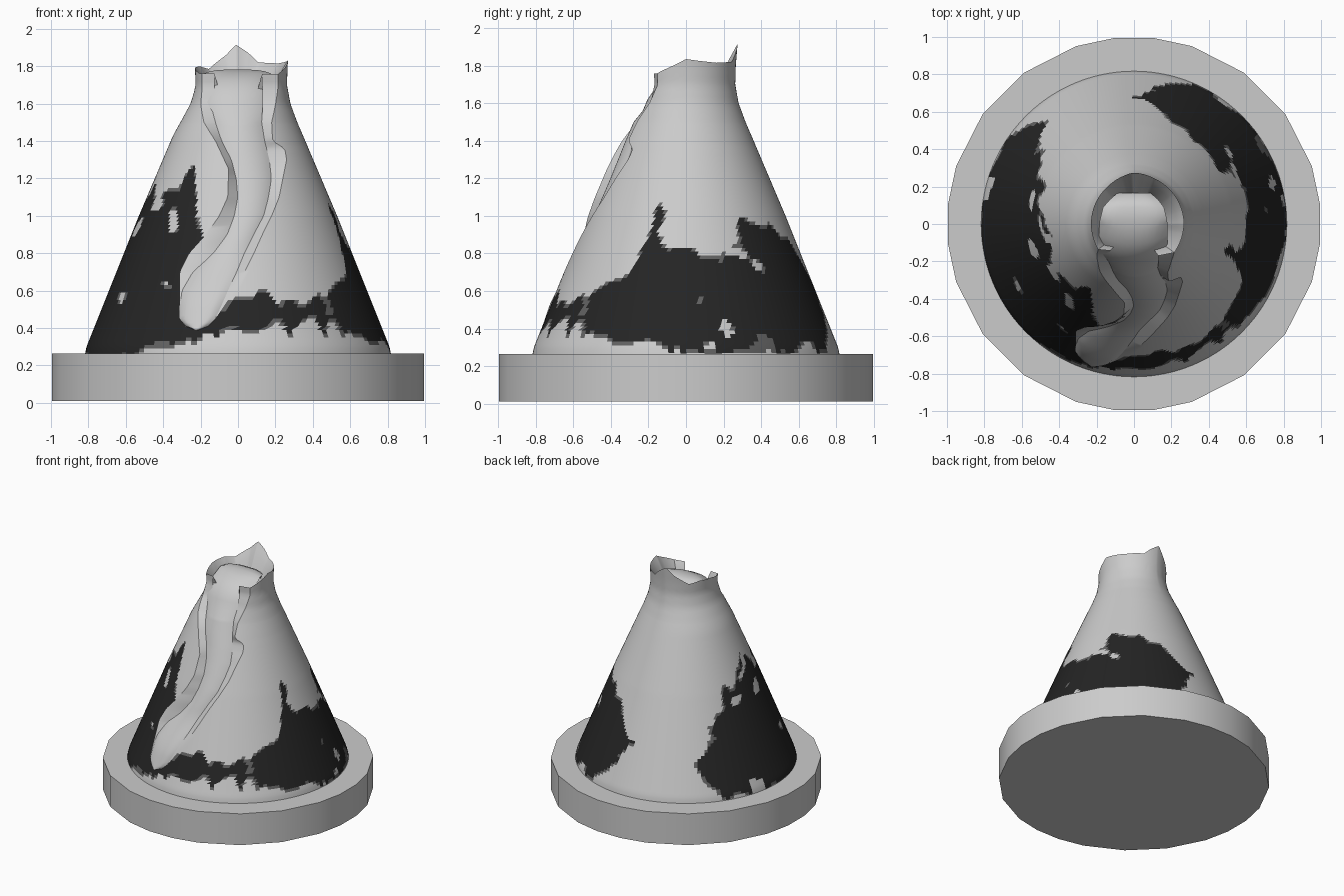
import bpy, bmesh
from math import sin, cos, asin, radians, degrees, pi
from mathutils import Vector, noise

if "Cube" in bpy.data.objects:
    bpy.data.objects.remove(bpy.data.objects["Cube"])


def lerp_table(pts, v):
    if v <= pts[0][0]:
        return pts[0][1]
    for (a, p), (b, q) in zip(pts, pts[1:]):
        if v <= b:
            return p + (q - p) * (v - a) / (b - a)
    return pts[-1][1]


def smoothstep(a, b, v):
    t = min(1, max(0, (v - a) / (b - a)))
    return t * t * (3 - 2 * t)


def finish(bm, name, angle=35):
    me = bpy.data.meshes.new(name)
    bm.to_mesh(me)
    bm.free()
    ob = bpy.data.objects.new(name, me)
    bpy.context.collection.objects.link(ob)
    bpy.ops.object.select_all(action='DESELECT')
    ob.select_set(True)
    bpy.context.view_layer.objects.active = ob
    bpy.ops.object.shade_smooth_by_angle(angle=radians(angle))
    return ob


def skin(bm, rows):
    faces = []
    for i in range(len(rows) - 1):
        for j in range(len(rows[i]) - 1):
            faces.append(bm.faces.new((rows[i][j], rows[i][j + 1],
                                       rows[i + 1][j + 1], rows[i + 1][j])))
    return faces


# Cone radius by height, rim height by azimuth, channel edges (x) by height
RADIUS = [(.25, .82), (.3, .81), (1, .53), (1.4, .36), (1.5, .317), (1.6, .28),
          (1.7, .262), (1.8, .265), (1.92, .275)]
RIM = [(-40, 1.75), (-30, 1.77), (-10, 1.81), (0, 1.835), (15, 1.825), (37, 1.815),
       (66, 1.82), (78, 1.87), (92, 1.915), (104, 1.86), (114, 1.83), (130, 1.785),
       (150, 1.8), (180, 1.79), (210, 1.76)]
BANK_L = [(.39, -.22), (.41, -.28), (.45, -.312), (.7, -.31), (.8, -.26), (.9, -.17),
          (1, -.1), (1.1, -.055), (1.25, -.05), (1.4, -.12), (1.5, -.185), (1.6, -.215)]
LAVA_L = [(.39, -.22), (.41, -.27), (.45, -.305), (.6, -.3), (.7, -.25), (.8, -.14),
          (.9, -.06), (1, -.02), (1.1, 0), (1.2, -.01), (1.3, -.04), (1.4, -.1),
          (1.5, -.145), (1.6, -.175)]
LAVA_R = [(.39, -.22), (.41, -.17), (.45, -.13), (.6, -.06), (.7, -.01), (.8, .035),
          (.9, .09), (1, .15), (1.1, .18), (1.2, .2), (1.3, .19), (1.4, .165),
          (1.5, .15), (1.6, .16)]
BANK_R = [(.39, -.22), (.41, -.165), (.45, -.12), (.6, -.02), (.7, .035), (.8, .085),
          (.9, .13), (1, .18), (1.1, .22), (1.2, .24), (1.3, .26), (1.36, .25),
          (1.4, .185), (1.5, .18), (1.6, .2), (1.7, .215)]


def radius(z, phi):
    r = lerp_table(RADIUS, z)
    return r - .035 * max(0, -sin(phi)) * smoothstep(1.4, 1.7, z)


def on_cone(phi, z, sink=0):
    r = radius(z, phi) - sink
    return Vector((r * sin(phi), -r * cos(phi), z))


def edge_phi(table, z):
    return asin(lerp_table(table, z) / lerp_table(RADIUS, z))


def depth(z):
    return .05 * smoothstep(.5, .85, z)


# Round base: faceted outline, flattened at the four compass points
bm = bmesh.new()
angles = [radians(q * 90 + a) for q in range(4) for a in (6, 18, 36, 54, 72, 84)]
outline = bm.faces.new([bm.verts.new((cos(a), sin(a), .01)) for a in angles])
top = bmesh.ops.extrude_face_region(bm, geom=[outline])
bmesh.ops.translate(bm, vec=(0, 0, .255),
                    verts=[v for v in top['geom'] if isinstance(v, bmesh.types.BMVert)])
if outline.is_valid and outline not in bm.faces:
    bm.faces.new(outline.verts)
bmesh.ops.holes_fill(bm, edges=[e for e in bm.edges if e.is_boundary])
bmesh.ops.recalc_face_normals(bm, faces=bm.faces)
finish(bm, "base")

# Mountain shell: wraps from one channel bank round the back to the other
N = 160
levels = [(.25 + .02 * i, 0) for i in range(63)] + [(1.5, k / 12) for k in range(13)]
bm = bmesh.new()
rows = []
for z0, t in levels:
    zb = z0 + .26 * t
    a, b = edge_phi(BANK_R, zb), edge_phi(BANK_L, zb) + 2 * pi
    row = []
    for j in range(N + 1):
        phi = a + (b - a) * j / N
        z = z0 + (lerp_table(RIM, degrees(phi) - 90) - 1.5) * t
        row.append(on_cone(phi, z))
    first = on_cone(edge_phi(LAVA_R, zb), row[0].z, depth(zb))
    last = on_cone(edge_phi(LAVA_L, zb), row[-1].z, depth(zb))
    rows.append([first] + row + [last])

# Crater inside: rim rolls over and slopes down under the lava
for k, drop in ((.93, .005), (.86, .04), (.72, .12), (.6, .2)):
    rows.append([Vector((p.x * k, p.y * k, p.z - drop)) for p in rows[74]])
faces = skin(bm, [[bm.verts.new(p) for p in r] for r in rows])

# Dark scorched patches: height band by azimuth, broken up with noise
LOW = [(-110, .36), (-40, .38), (-20, .3), (10, .27), (65, .27), (76, .36), (86, .6),
       (125, .6), (138, .3), (200, .2), (245, .28), (260, .36)]
HIGH = [(-110, .58), (-80, .56), (-36, .6), (-26, .7), (-17, 1.02), (-6, .9), (9, .76),
        (18, .76), (27, .88), (45, 1.05), (58, .92), (78, .85), (86, .6), (125, .4),
        (138, .65), (150, .9), (165, 1.1), (190, 1.22), (210, 1.08), (225, 1.2),
        (236, 1.3), (246, 1.0), (260, .65)]
for i, f in enumerate(faces):
    c = f.calc_center_median()
    j, row_i = i % (N + 2), i // (N + 2)
    if row_i > 62 or j in (0, N + 1):
        continue
    a, b = edge_phi(BANK_R, c.z), edge_phi(BANK_L, c.z) + 2 * pi
    az = degrees(a + (b - a) * (j - .5) / N) - 90
    n1 = noise.noise(Vector((c.x * 9, c.y * 9, c.z * 4)))
    n2 = noise.noise(Vector((c.x * 7 + 9, c.y * 7, c.z * 7)))
    lo, hi = lerp_table(LOW, az), lerp_table(HIGH, az)
    m = min(hi + .16 * n1 - c.z, c.z - lo - .1 * n2, .12)
    m -= max(0, -n2 - .3) * (.9 if c.z > .8 else .5)
    f.material_index = 2 if m > .02 else 1 if m > 0 else 0
bmesh.ops.remove_doubles(bm, verts=bm.verts, dist=.0002)
bmesh.ops.recalc_face_normals(bm, faces=bm.faces)
mountain = finish(bm, "mountain")
mountain.data.materials.append(None)
for name, g in (("scorch_edge", .12), ("scorch", .018)):
    mat = bpy.data.materials.new(name)
    mat.diffuse_color = (g, g, g, 1)
    mat.use_nodes = True
    mat.node_tree.nodes["Principled BSDF"].inputs["Base Color"].default_value = mat.diffuse_color
    mountain.data.materials.append(mat)
# restore face slots in case adding slots reset nothing; slot 0 stays plain grey

# Lava: stream along the channel, then a rounded head filling the crater
M = 10
bm = bmesh.new()
rows = []
for i in range(57):
    z = .39 + 1.11 * i / 56
    a, b = edge_phi(LAVA_L, z) - .012, edge_phi(LAVA_R, z) + .012
    row = []
    for j in range(M + 1):
        u = 2 * j / M - 1
        proud = .012 * (1 - u * u) + .012 * (1 - smoothstep(.5, .8, z)) * (1 - u ** 8)
        row.append(on_cone(a + (b - a) * j / M, z, depth(z) - proud))
    rows.append(row)
HEAD = [(1.56, -.23, -.175, .165), (1.62, -.205, -.185, .172), (1.68, -.165, -.187, .178),
        (1.73, -.11, -.187, .18), (1.765, -.04, -.185, .178), (1.782, .03, -.18, .175),
        (1.78, .09, -.165, .16), (1.765, .13, -.13, .13), (1.7, .165, -.09, .09)]
for z, y, xl, xr in HEAD:
    row = []
    for j in range(M + 1):
        u = 2 * j / M - 1
        row.append(Vector((xl + (xr - xl) * j / M, y + .05 * u * u * (y < 0), z - .02 * u ** 4)))
    rows.append(row)
skin(bm, [[bm.verts.new(p) for p in r] for r in rows])
bmesh.ops.recalc_face_normals(bm, faces=bm.faces)
finish(bm, "lava", 60)
